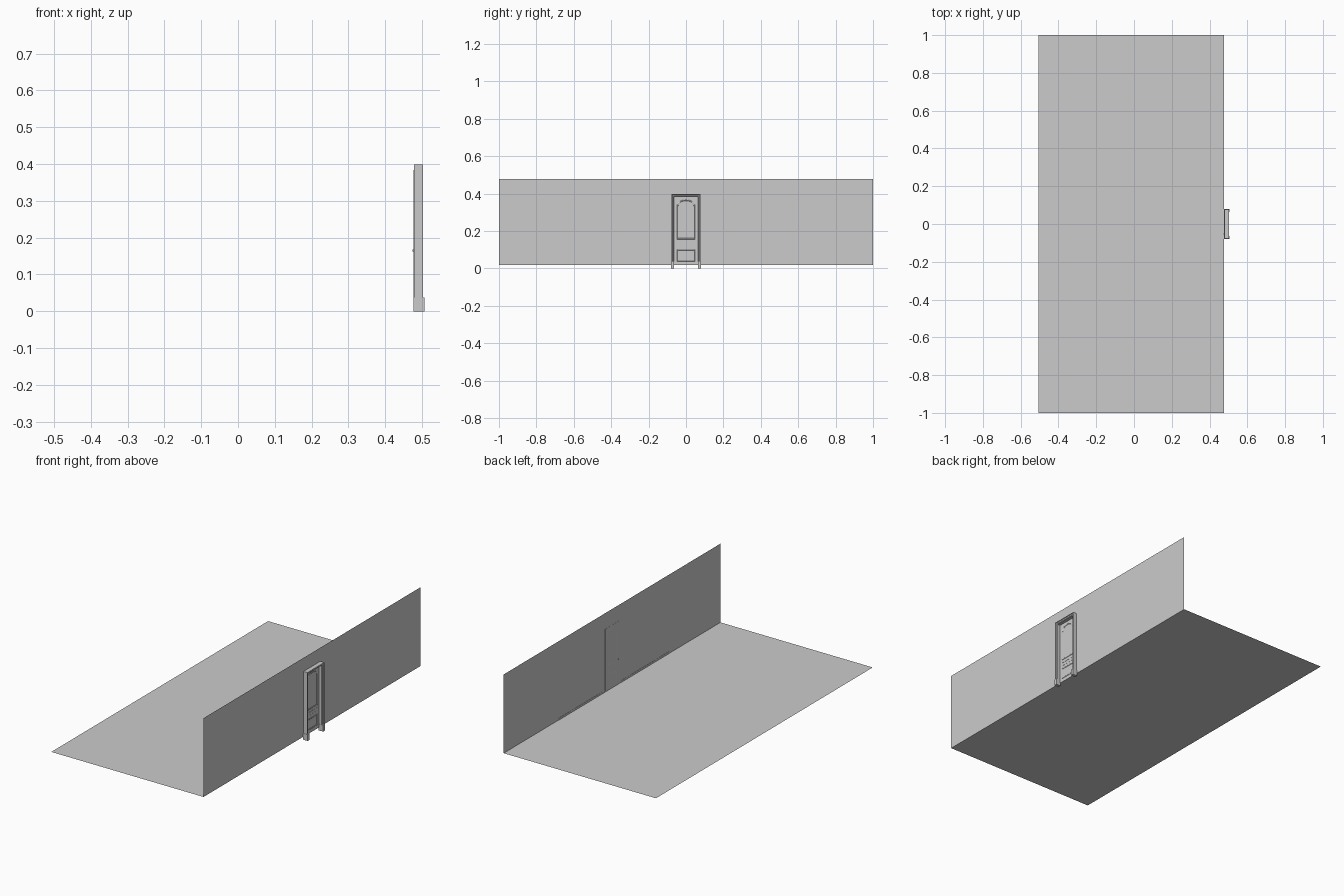
import bpy, math

if "Cube" in bpy.data.objects:
    bpy.data.objects.remove(bpy.data.objects["Cube"])

WALL_X = 0.4775
FLOOR_Z = 0.017


def mesh(name, verts, faces):
    me = bpy.data.meshes.new(name)
    me.from_pydata(verts, [], faces)
    ob = bpy.data.objects.new(name, me)
    bpy.context.collection.objects.link(ob)
    return ob


def box(name, x0, x1, y0, y1, z0, z1):
    v = [(x, y, z) for x in (x0, x1) for y in (y0, y1) for z in (z0, z1)]
    return mesh(name, v, [(0, 1, 3, 2), (4, 6, 7, 5), (0, 4, 5, 1),
                          (2, 3, 7, 6), (0, 2, 6, 4), (1, 5, 7, 3)])


def moulding(name, loop, width, x0, x1):
    """Bevelled strip following a closed (y, z) outline, shrinking inward."""
    n = len(loop)
    cy = sum(p[0] for p in loop) / n
    ys, zs = [p[0] for p in loop], [p[1] for p in loop]
    mid_z = (min(zs) + max(zs)) / 2
    half_y, half_z = (max(ys) - min(ys)) / 2, (max(zs) - min(zs)) / 2
    verts, faces = [], []
    for off, x in ((0, x0), (width * .3, x1), (width * .7, x1), (width, x0)):
        sy, sz = 1 - off / half_y, 1 - off / half_z
        verts += [(x, cy + (y - cy) * sy, mid_z + (z - mid_z) * sz) for y, z in loop]
    for r in range(3):
        for i in range(n):
            j = (i + 1) % n
            faces.append((r*n + i, r*n + j, r*n + n + j, r*n + n + i))
    return mesh(name, verts, faces)


# floor and wall sheets
mesh("floor", [(-.506, -1, FLOOR_Z), (WALL_X, -1, FLOOR_Z),
               (WALL_X, 1, FLOOR_Z), (-.506, 1, FLOOR_Z)], [(0, 1, 2, 3)])
mesh("wall", [(WALL_X, -1, FLOOR_Z), (WALL_X, 1, FLOOR_Z),
              (WALL_X, 1, .477), (WALL_X, -1, .477)], [(0, 1, 2, 3)])

# door casing: stepped profile swept round the opening with mitred corners
profile = [(0, .478), (0, .496), (.003, .499), (.009, .500),
           (.011, .503), (.014, .503), (.014, .478)]
HALF, HEAD = .064, .384
verts, faces, n = [], [], len(profile)
for side, top in ((-1, 0), (-1, 1), (1, 1), (1, 0)):
    for off, x in profile:
        verts.append((x, side * (HALF + off), HEAD + off if top else .03))
for s in range(3):
    for i in range(n):
        j = (i + 1) % n
        faces.append((s*n + i, s*n + j, s*n + n + j, s*n + n + i))
mesh("door_casing", verts, faces)

# plinth blocks under the casing
for side, label in ((-1, "left"), (1, "right")):
    y0, y1 = sorted((side * .063, side * .080))
    box("plinth_" + label, .477, .506, y0, y1, 0, .037)

# door leaf, level with the wall
box("door_leaf", .4768, .4784, -HALF, HALF, FLOOR_Z, HEAD)

# arched upper panel and square lower panel, on both faces
arch = [(-.048, .155), (.048, .155)]
arch += [(.048 * math.cos(math.pi * i / 12), .335 + .032 * math.sin(math.pi * i / 12))
         for i in range(13)]
low = [(-.048, .037), (.048, .037), (.048, .102), (-.048, .102)]
for label, xa, xb in (("outer", .4784, .4798), ("inner", .4768, .4764)):
    moulding("upper_panel_" + label, arch, .006, xa, xb)
    moulding("lower_panel_" + label, low, .006, xa, xb)

# lock rail trim
for i, z in enumerate((.118, .136)):
    box(f"rail_trim_{i}", .4784, .4794, -.048, .048, z, z + .004)

# small knob on the room side
bpy.ops.mesh.primitive_uv_sphere_add(segments=16, ring_count=8, radius=.0028,
                                     location=(.4762, -.054, .165))
bpy.context.object.name = "knob"
bpy.ops.object.shade_smooth_by_angle()

# low skirting strips either side of the door
for label, y0, y1 in (("left", -.53, -.08), ("right", .08, .50)):
    box("skirting_" + label, .4762, WALL_X, y0, y1, FLOOR_Z, .028)
